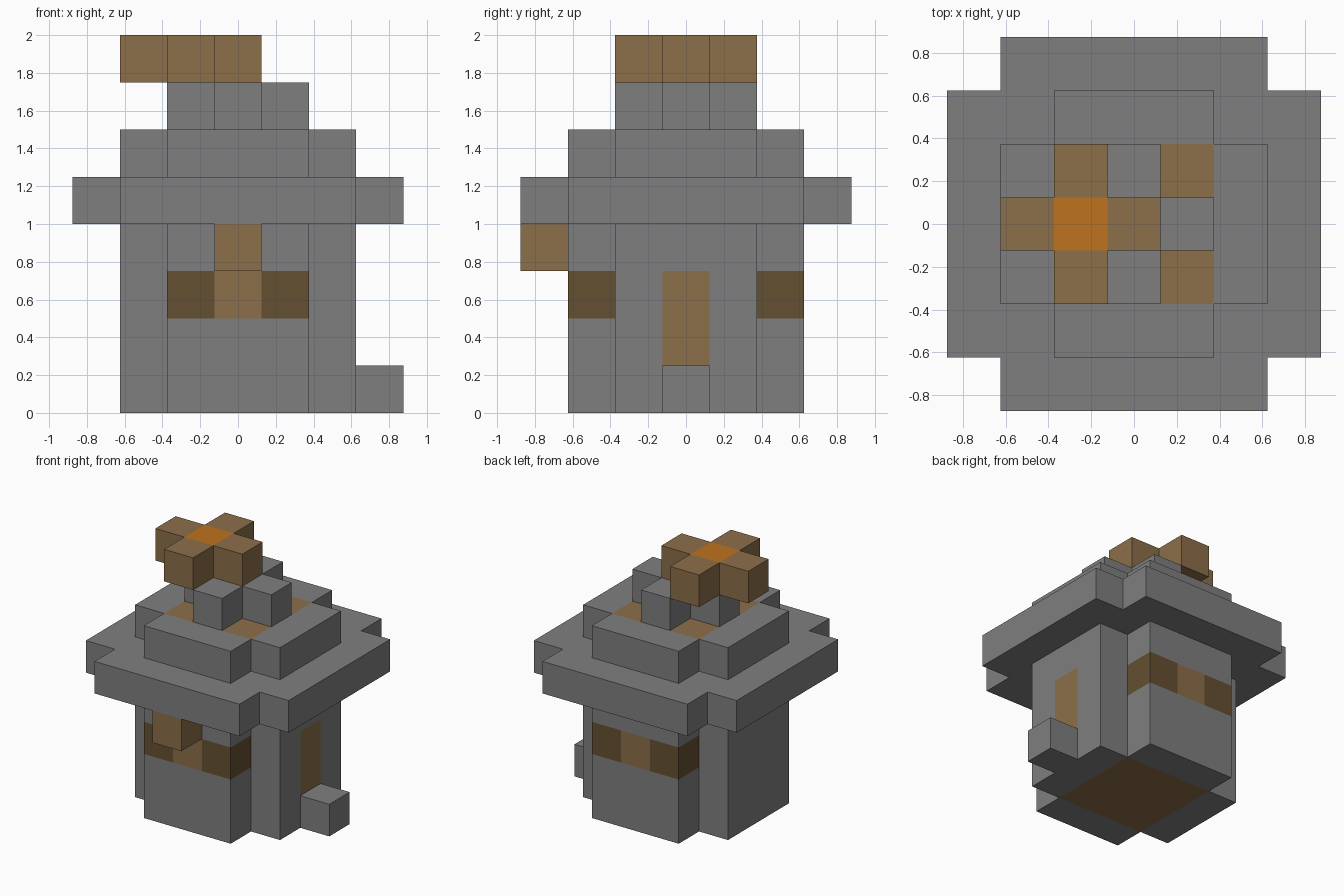
import bpy
import bmesh
from itertools import product
from mathutils import Vector

cube = bpy.data.objects.get("Cube")
if cube:
    bpy.data.objects.remove(cube, do_unlink=True)

U = 0.25  # block size


def material(name, rgb):
    m = bpy.data.materials.new(name)
    m.use_nodes = True
    m.diffuse_color = (*rgb, 1)
    m.node_tree.nodes["Principled BSDF"].inputs["Base Color"].default_value = (*rgb, 1)
    return m


STONE, WOOD, DARK, EMBER = range(4)
MATERIALS = [
    material("stone grey", (0.212, 0.212, 0.212)),
    material("light wood", (0.262, 0.156, 0.067)),
    material("dark wood", (0.130, 0.080, 0.032)),
    material("orange", (0.509, 0.171, 0.014)),
]


def slab(radius, levels):
    """Square layers of blocks with the four corner blocks left out."""
    r = range(-radius, radius + 1)
    return [(i, j, k) for i, j, k in product(r, r, levels)
            if not abs(i) == abs(j) == radius]


def plus(cx, k):
    return [(cx, 0, k), (cx - 1, 0, k), (cx + 1, 0, k), (cx, -1, k), (cx, 1, k)]


def in_core(c):
    return abs(c[0]) < 2 and abs(c[1]) < 2


def wall_colour(c):
    i, j, k = c
    if in_core(c) or (i == 2 and j == 0 and k in (1, 2)):  # floor and door
        return WOOD
    if abs(j) == 2 and k == 2:  # window bands, front and back
        return DARK if i else WOOD
    return STONE


# Each part: its blocks and the colour rule for them
PARTS = {
    "house_body": (slab(2, range(4)), wall_colour),
    "door_step": ([(3, 0, 0)], lambda c: STONE),
    "front_lamp": ([(0, -3, 3)], lambda c: WOOD),
    "roof_eaves": (slab(3, [4]), lambda c: STONE),
    "roof_upper": (slab(2, [5]), lambda c: WOOD if in_core(c) else STONE),
    "chimney": (plus(0, 6), lambda c: STONE),
    "chimney_puff": (plus(-1, 7), lambda c: EMBER if c[:2] == (-1, 0) else WOOD),
}
FILLED = {c for cells, _ in PARTS.values() for c in cells}


def add_block_faces(bm, cell, colour):
    """Add only those sides of a block that touch open air."""
    centre = Vector((cell[0], cell[1], cell[2] + 0.5)) * U
    for axis, sign in product(range(3), (-1, 1)):
        step = [0, 0, 0]
        step[axis] = sign
        if tuple(a + b for a, b in zip(cell, step)) in FILLED:
            continue
        n = Vector(step)
        a = Vector([float(q == (axis + 1) % 3) for q in range(3)])
        b = n.cross(a)
        corners = (-a - b, a - b, a + b, b - a)
        verts = [bm.verts.new(centre + (n + q) * U / 2) for q in corners]
        bm.faces.new(verts).material_index = colour


for name, (cells, rule) in PARTS.items():
    bm = bmesh.new()
    for cell in cells:
        add_block_faces(bm, cell, rule(cell))
    bmesh.ops.remove_doubles(bm, verts=bm.verts, dist=0.001)
    mesh = bpy.data.meshes.new(name)
    for m in MATERIALS:
        mesh.materials.append(m)
    bm.to_mesh(mesh)
    bm.free()
    bpy.context.collection.objects.link(bpy.data.objects.new(name, mesh))
